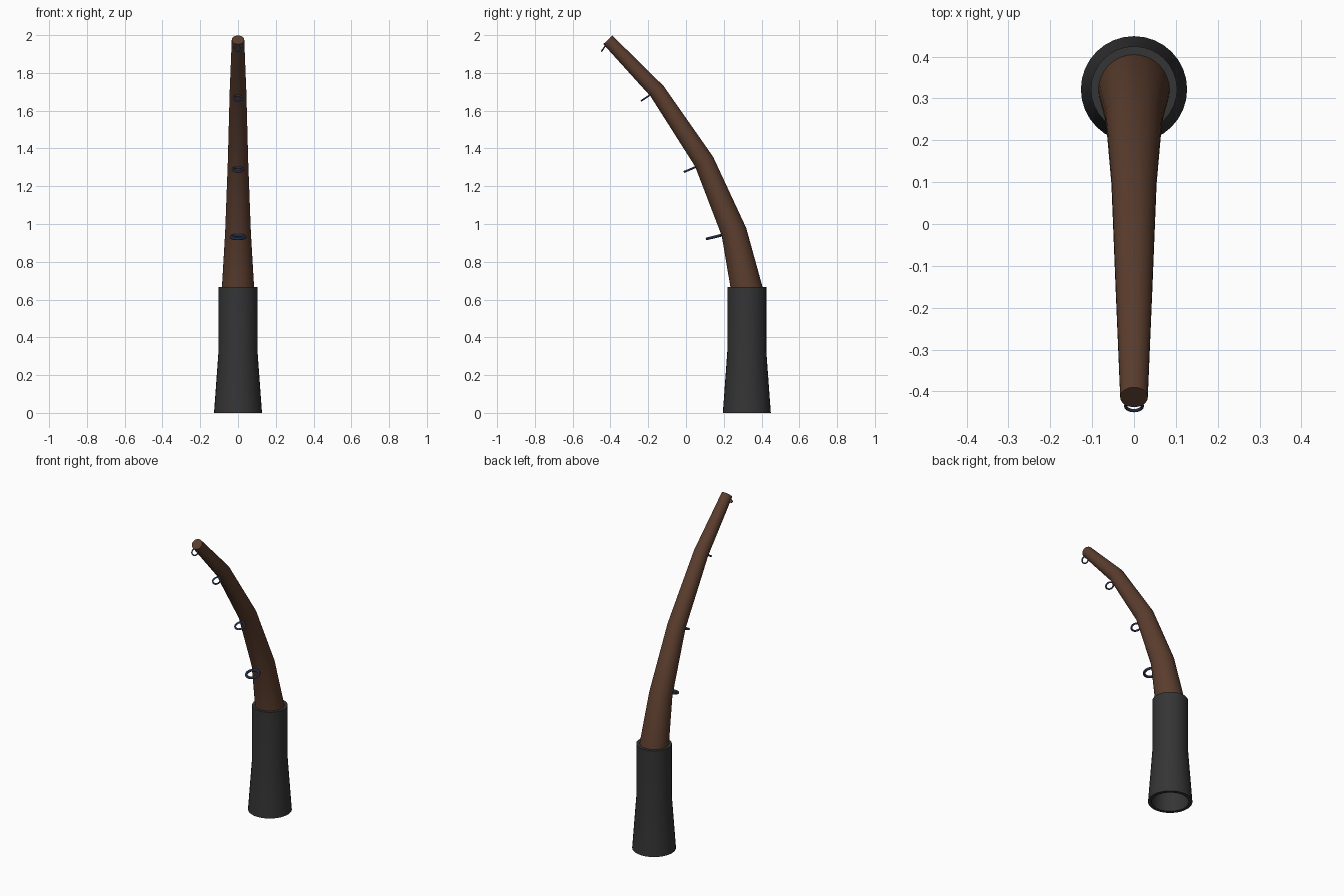
import bpy, bmesh, math
from mathutils import Vector

if "Cube" in bpy.data.objects:
    bpy.data.objects.remove(bpy.data.objects["Cube"])

SIDES = 32


def material(name, rgb):
    m = bpy.data.materials.new(name)
    m.diffuse_color = (*rgb, 1)
    m.use_nodes = True
    m.node_tree.nodes["Principled BSDF"].inputs["Base Color"].default_value = m.diffuse_color
    return m


grey = material("dark grey rubber", (0.035, 0.035, 0.035))
brown = material("brown rod", (0.105, 0.047, 0.027))
blue = material("blue steel", (0.06, 0.085, 0.18))


def loft(name, rings, mat, cap_start=False, cap_end=False):
    """Skin circles given as (centre y, centre z, radius, tilt about x)."""
    bm = bmesh.new()
    loops = []
    for y, z, r, tilt in rings:
        loop = []
        for i in range(SIDES):
            a = 2 * math.pi * i / SIDES
            s = r * math.sin(a)
            loop.append(bm.verts.new((r * math.cos(a), y + s * math.cos(tilt), z + s * math.sin(tilt))))
        loops.append(loop)
    for lo, hi in zip(loops, loops[1:]):
        for i in range(SIDES):
            j = (i + 1) % SIDES
            bm.faces.new((lo[i], lo[j], hi[j], hi[i]))
    if cap_start:
        bm.faces.new(loops[0][::-1])
    if cap_end:
        bm.faces.new(loops[-1])
    bmesh.ops.recalc_face_normals(bm, faces=bm.faces)
    me = bpy.data.meshes.new(name)
    bm.to_mesh(me)
    bm.free()
    ob = bpy.data.objects.new(name, me)
    bpy.context.collection.objects.link(ob)
    me.materials.append(mat)
    smooth(ob)
    return ob


def smooth(ob):
    bpy.ops.object.select_all(action='DESELECT')
    ob.select_set(True)
    bpy.context.view_layer.objects.active = ob
    bpy.ops.object.shade_smooth_by_angle(angle=math.radians(30))


# Hollow flared handle: inner wall up, over the rims, outer wall
HY = 0.322
profile = [(0.0, 0.080), (0.60, 0.0), ]
handle_rings = [(0.64, 0.082), (0.33, 0.084), (0.0, 0.107), (0.0, 0.127),
                (0.33, 0.103), (0.667, 0.103), (0.667, 0.080)]
loft("handle", [(HY, z, r, 0) for z, r in handle_rings], grey, True, True)

# Tapered curved rod, each section square to the bend
path = [(0.322, 0.645, 0.086), (0.320, 0.667, 0.085), (0.254, 0.958, 0.068),
        (0.096, 1.330, 0.054), (-0.153, 1.703, 0.044), (-0.414, 1.975, 0.033)]
rod = []
for i, (y, z, r) in enumerate(path):
    before = Vector(path[max(i - 1, 0)][:2])
    here = Vector((y, z))
    after = Vector(path[min(i + 1, len(path) - 1)][:2])
    d = (here - before).normalized() + (after - here).normalized()
    tilt = math.atan2(-d.x, d.y) if i > 1 else 0
    rod.append((y, z, r, tilt))
loft("rod", rod, brown, True, True)

# Line guide rings, shrinking towards the tip: y, z, outer radius, tilt
guides = [(0.148, 0.931, 0.045, 14), (0.019, 1.288, 0.034, 23),
          (-0.216, 1.666, 0.028, 34), (-0.435, 1.932, 0.024, 56)]
for n, (y, z, r, deg) in enumerate(guides, 1):
    minor = r * 0.17
    bpy.ops.mesh.primitive_torus_add(major_radius=r - minor, minor_radius=minor,
                                     major_segments=24, minor_segments=10,
                                     location=(0, y, z), rotation=(math.radians(deg), 0, 0))
    ring = bpy.context.object
    ring.name = f"line_guide_{n}"
    ring.data.materials.append(blue)
    smooth(ring)
